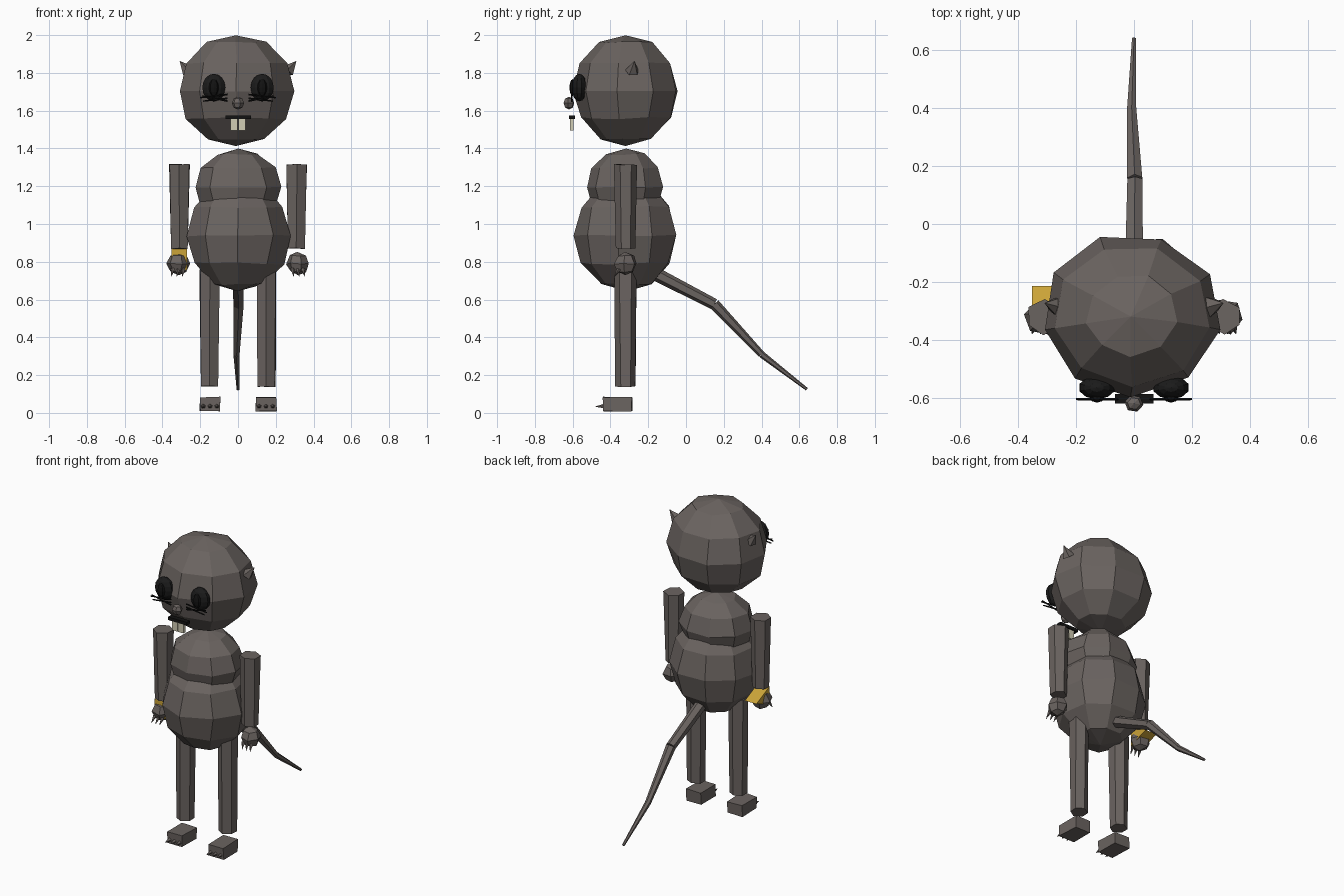
import bpy, bmesh, math, random
from mathutils import Vector, Matrix

random.seed(4)
if "Cube" in bpy.data.objects:
    bpy.data.objects.remove(bpy.data.objects["Cube"], do_unlink=True)


def material(name, rgb):
    m = bpy.data.materials.new(name)
    m.use_nodes = True
    m.diffuse_color = (*rgb, 1)
    m.node_tree.nodes["Principled BSDF"].inputs["Base Color"].default_value = (*rgb, 1)
    return m


FUR = material("grey_fur", (0.145, 0.126, 0.117))
EYE = material("dark_eye", (0.011, 0.011, 0.011))
BLACK = material("black", (0.006, 0.006, 0.006))
TOOTH = material("ivory", (0.64, 0.61, 0.46))
GOLD = material("gold", (0.6, 0.37, 0.04))


def finish(name, bm, mat, jitter=0.0):
    """Roughen the mesh a little by hand-carved offsets and link it."""
    for v in bm.verts:
        v.co += Vector([random.uniform(-jitter, jitter) for _ in range(3)])
    bmesh.ops.recalc_face_normals(bm, faces=bm.faces)
    mesh = bpy.data.meshes.new(name)
    bm.to_mesh(mesh)
    bm.free()
    mesh.materials.append(mat)
    ob = bpy.data.objects.new(name, mesh)
    bpy.context.collection.objects.link(ob)
    return ob


def ball(name, centre, radii, segments, rings, mat=FUR, turn=20, jitter=0.0):
    bm = bmesh.new()
    bmesh.ops.create_uvsphere(bm, u_segments=segments, v_segments=rings, radius=1)
    spin = Matrix.Rotation(math.radians(turn), 4, "Z")
    place = Matrix.Translation(centre) @ Matrix.Diagonal((*radii, 1)) @ spin
    bmesh.ops.transform(bm, matrix=place, verts=bm.verts)
    return finish(name, bm, mat, jitter)


def taper(name, a, b, ra, rb, sides=6, mat=FUR, jitter=0.0):
    """Tapered limb from point a to point b."""
    a, b = Vector(a), Vector(b)
    bm = bmesh.new()
    bmesh.ops.create_cone(bm, cap_ends=True, segments=sides, radius1=ra,
                          radius2=rb, depth=(b - a).length)
    turn = (b - a).to_track_quat("Z", "Y").to_matrix().to_4x4()
    bmesh.ops.transform(bm, matrix=Matrix.Translation((a + b) / 2) @ turn, verts=bm.verts)
    return finish(name, bm, mat, jitter)


def box(name, low, high, mat=FUR, jitter=0.0):
    low, high = Vector(low), Vector(high)
    bm = bmesh.new()
    bmesh.ops.create_cube(bm, size=1)
    place = Matrix.Translation((low + high) / 2) @ Matrix.Diagonal((*(high - low), 1))
    bmesh.ops.transform(bm, matrix=place, verts=bm.verts)
    return finish(name, bm, mat, jitter)


MID = -0.32  # depth of the body axis

# Head and body
ball("head", (-0.008, MID + 0.005, 1.707), (0.31, 0.283, 0.293), 9, 6, jitter=0.006)
ball("chest", (0, MID, 1.197), (0.23, 0.208, 0.2), 9, 6, jitter=0.005)
ball("belly", (0.003, MID + 0.005, 0.94), (0.278, 0.275, 0.3), 9, 6, jitter=0.006)

# Tail, in three stiff lengths
path = [(0, -0.16, 0.735), (0.003, 0.15, 0.575), (-0.008, 0.4, 0.31), (0, 0.64, 0.125)]
widths = [0.036, 0.03, 0.018, 0.008]
for i in range(3):
    taper(f"tail_{i + 1}", path[i], path[i + 1], widths[i], widths[i + 1], 6)

for side, s in (("left", 1), ("right", -1)):
    # Arms, hands and claws
    taper(side + "_arm", (s * 0.31, MID, 0.87), (s * 0.31, MID, 1.315),
          0.05, 0.063, 6, jitter=0.003)
    ball(side + "_hand", (s * 0.317, MID, 0.79), (0.061, 0.063, 0.06), 6, 4, jitter=0.004)
    for k in (-1, 0, 1):
        x = s * 0.317 + k * 0.028
        taper(f"{side}_hand_claw_{k + 2}", (x, MID - 0.035, 0.762),
              (x * 1.02, MID - 0.06, 0.722), 0.012, 0.001, 5)

    # Legs, feet and claws
    taper(side + "_leg", (s * 0.15, MID, 0.14), (s * 0.15, MID, 0.76),
          0.054, 0.06, 6, jitter=0.003)
    box(side + "_foot", (s * 0.148 - 0.055, -0.438, 0.008),
        (s * 0.148 + 0.055, -0.286, 0.083), jitter=0.004)
    for k in (-1, 0, 1):
        x = s * 0.148 + k * 0.036
        taper(f"{side}_foot_claw_{k + 2}", (x, -0.43, 0.035), (x, -0.48, 0.033),
              0.014, 0.001, 5)

    # Ears
    taper(side + "_ear", (s * 0.262, -0.285, 1.808), (s * 0.308, -0.273, 1.862),
          0.038, 0.001, 5)

    # Eyes with tall pupils
    ball(side + "_eye", (s * 0.128, -0.565, 1.722), (0.064, 0.04, 0.073), 10, 8, EYE, 0)
    ball(side + "_pupil", (s * 0.128, -0.6, 1.722), (0.026, 0.017, 0.045), 8, 6, BLACK, 0)

    # Whiskers
    for k, (z_in, z_out) in enumerate(((1.685, 1.668), (1.65, 1.678), (1.665, 1.65))):
        taper(f"{side}_whisker_{k + 1}", (s * 0.055, -0.605, z_in),
              (s * (0.2 - 0.008 * k), -0.605, z_out), 0.005, 0.004, 5, BLACK)

    # Front teeth
    inner, outer = s * 0.003, s * 0.041
    box(side + "_tooth", (min(inner, outer), -0.615, 1.495),
        (max(inner, outer), -0.595, 1.557), TOOTH)

# Nose and mouth
ball("nose", (0, -0.62, 1.64), (0.033, 0.03, 0.034), 6, 4)
box("mouth", (-0.066, -0.62, 1.555), (0.068, -0.588, 1.575), BLACK)

# Gold wedge held in the right hand
bm = bmesh.new()
ends = [[bm.verts.new((x, y, z)) for y, z in
         ((-0.215, 0.805), (-0.35, 0.868), (-0.35, 0.757))] for x in (-0.352, -0.27)]
bm.faces.new(ends[0])
bm.faces.new(ends[1][::-1])
for i in range(3):
    j = (i + 1) % 3
    bm.faces.new((ends[0][i], ends[0][j], ends[1][j], ends[1][i]))
finish("gold_wedge", bm, GOLD)
